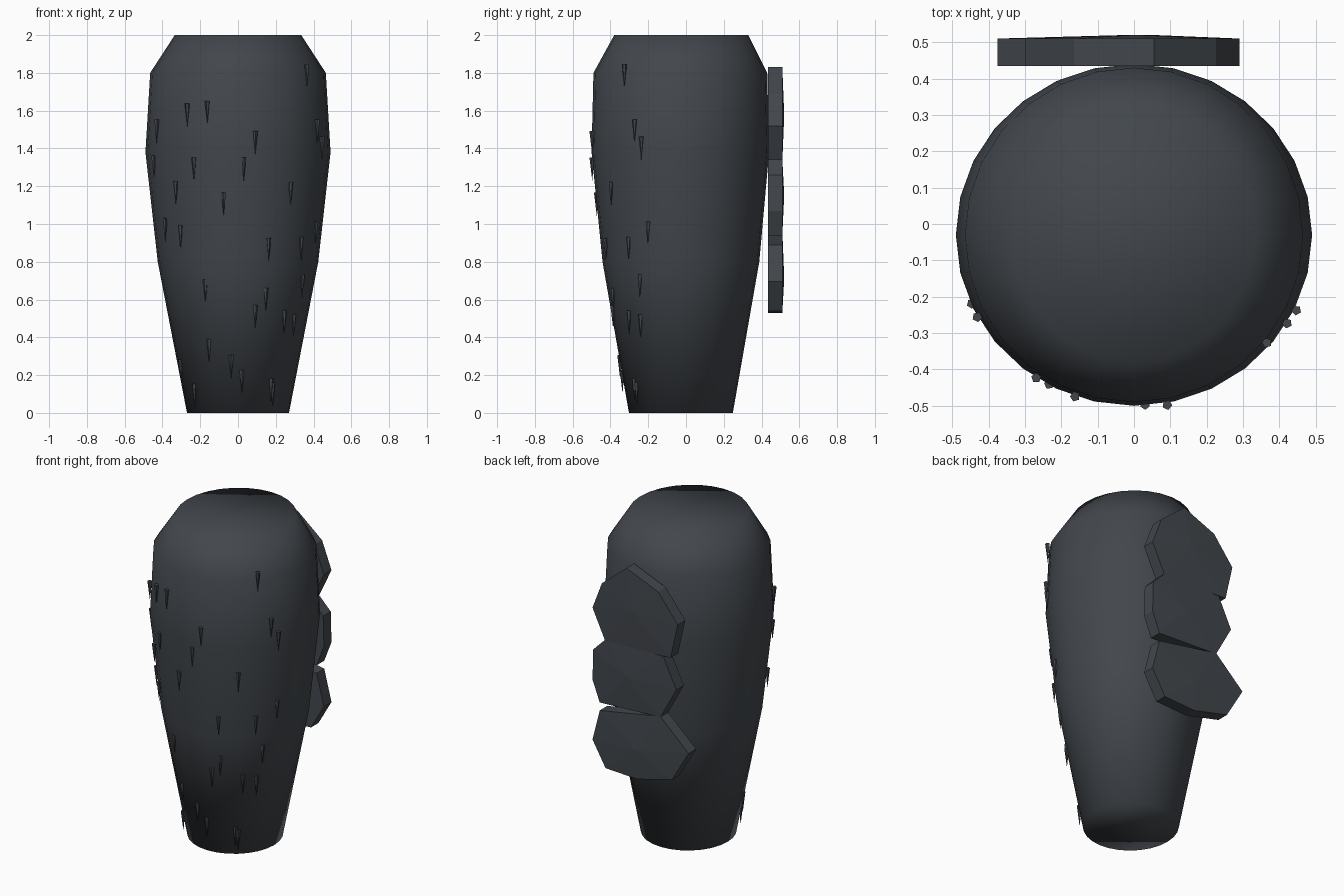
import bpy, bmesh, math
from mathutils import Vector

if "Cube" in bpy.data.objects:
    bpy.data.objects.remove(bpy.data.objects["Cube"])

slate = bpy.data.materials.new("dark_slate")
slate.diffuse_color = (0.055, 0.063, 0.073, 1)
slate.use_nodes = True
slate.node_tree.nodes["Principled BSDF"].inputs["Base Color"].default_value = slate.diffuse_color


def finish(name, bm, smooth=False):
    bmesh.ops.recalc_face_normals(bm, faces=bm.faces)
    for f in bm.faces:
        f.smooth = smooth
    mesh = bpy.data.meshes.new(name)
    bm.to_mesh(mesh)
    bm.free()
    mesh.materials.append(slate)
    ob = bpy.data.objects.new(name, mesh)
    bpy.context.collection.objects.link(ob)
    return ob


# Tapered body: z, x radius, y radius, y centre
RINGS = [(0, 0.27, 0.275, -0.027), (0.8, 0.425, 0.415, -0.027),
         (1.38, 0.49, 0.47, -0.03), (1.8, 0.465, 0.46, -0.03),
         (2.0, 0.335, 0.355, -0.025)]
SIDES = 28

bm = bmesh.new()
loops = []
for z, rx, ry, cy in RINGS:
    loops.append([bm.verts.new((rx * math.cos(i * math.tau / SIDES),
                                cy + ry * math.sin(i * math.tau / SIDES), z))
                  for i in range(SIDES)])
for a, b in zip(loops, loops[1:]):
    for i in range(SIDES):
        j = (i + 1) % SIDES
        bm.faces.new((a[i], a[j], b[j], b[i]))
bm.faces.new(loops[0])
bm.faces.new(loops[-1])
finish("body", bm, smooth=True)


def front_surface(x, z):
    """Point on the front of the body, and the angle around it."""
    for lo, hi in zip(RINGS, RINGS[1:]):
        if lo[0] <= z <= hi[0]:
            t = (z - lo[0]) / (hi[0] - lo[0])
            rx, ry, cy = (lo[k] + t * (hi[k] - lo[k]) for k in (1, 2, 3))
            c = max(-0.98, min(0.98, x / rx))
            return Vector((x, cy - ry * math.sqrt(1 - c * c), z))


# Small downward thorns scattered on the front
THORNS = [(0.36, 1.785), (-0.265, 1.575), (-0.16, 1.59), (-0.425, 1.49), (0.415, 1.49),
          (0.09, 1.43), (-0.44, 1.30), (-0.23, 1.29), (0.03, 1.29), (-0.325, 1.165),
          (0.275, 1.16), (-0.075, 1.105), (-0.38, 0.97), (0.405, 0.95), (-0.30, 0.93),
          (0.16, 0.865), (0.33, 0.87), (-0.17, 0.645), (0.335, 0.67), (0.145, 0.60),
          (0.09, 0.51), (0.24, 0.48), (0.29, 0.46), (-0.15, 0.33), (-0.035, 0.245),
          (-0.295, 0.22), (0.02, 0.165), (-0.225, 0.09), (0.17, 0.12), (0.18, 0.10),
          (0.44, 1.40)]
bm = bmesh.new()
for x, z in THORNS:
    p = front_surface(x, z)
    out = Vector((p.x, p.y + 0.03, 0)).normalized()
    side = Vector((-out.y, out.x, 0))
    top = p + out * 0.007 + Vector((0, 0, 0.062))
    tip = bm.verts.new(p + out * 0.006 - Vector((0, 0, 0.062)))
    ring = [bm.verts.new(top + 0.014 * (math.cos(i * math.tau / 5) * out
                                        + math.sin(i * math.tau / 5) * side))
            for i in range(5)]
    bm.faces.new(ring)
    for i in range(5):
        bm.faces.new((ring[i], ring[(i + 1) % 5], tip))
finish("thorns", bm)


# Three irregular bark plates on the back, with slightly domed faces
PLATES = {
    "upper_plate": [(.29, 1.52), (.225, 1.69), (.055, 1.83), (-.165, 1.74),
                    (-.30, 1.57), (-.25, 1.35), (.2, 1.33)],
    "middle_plate": [(.2, 1.345), (.285, 1.26), (.29, 1.07), (.24, .94),
                     (-.18, .96), (-.29, 1.16), (-.2, 1.345)],
    "lower_plate": [(.24, .89), (.29, .695), (.2, .54), (-.02, .53),
                    (-.26, .59), (-.375, .785), (-.18, .965)],
}
for name, outline in PLATES.items():
    bm = bmesh.new()
    n = len(outline)
    inner = [bm.verts.new((x, 0.435, z)) for x, z in outline]
    outer = [bm.verts.new((x, 0.51, z)) for x, z in outline]
    centre = bm.verts.new((sum(p[0] for p in outline) / n, 0.52,
                           sum(p[1] for p in outline) / n))
    bm.faces.new(inner)
    for i in range(n):
        j = (i + 1) % n
        bm.faces.new((inner[i], inner[j], outer[j], outer[i]))
        bm.faces.new((outer[i], outer[j], centre))
    finish(name, bm)
